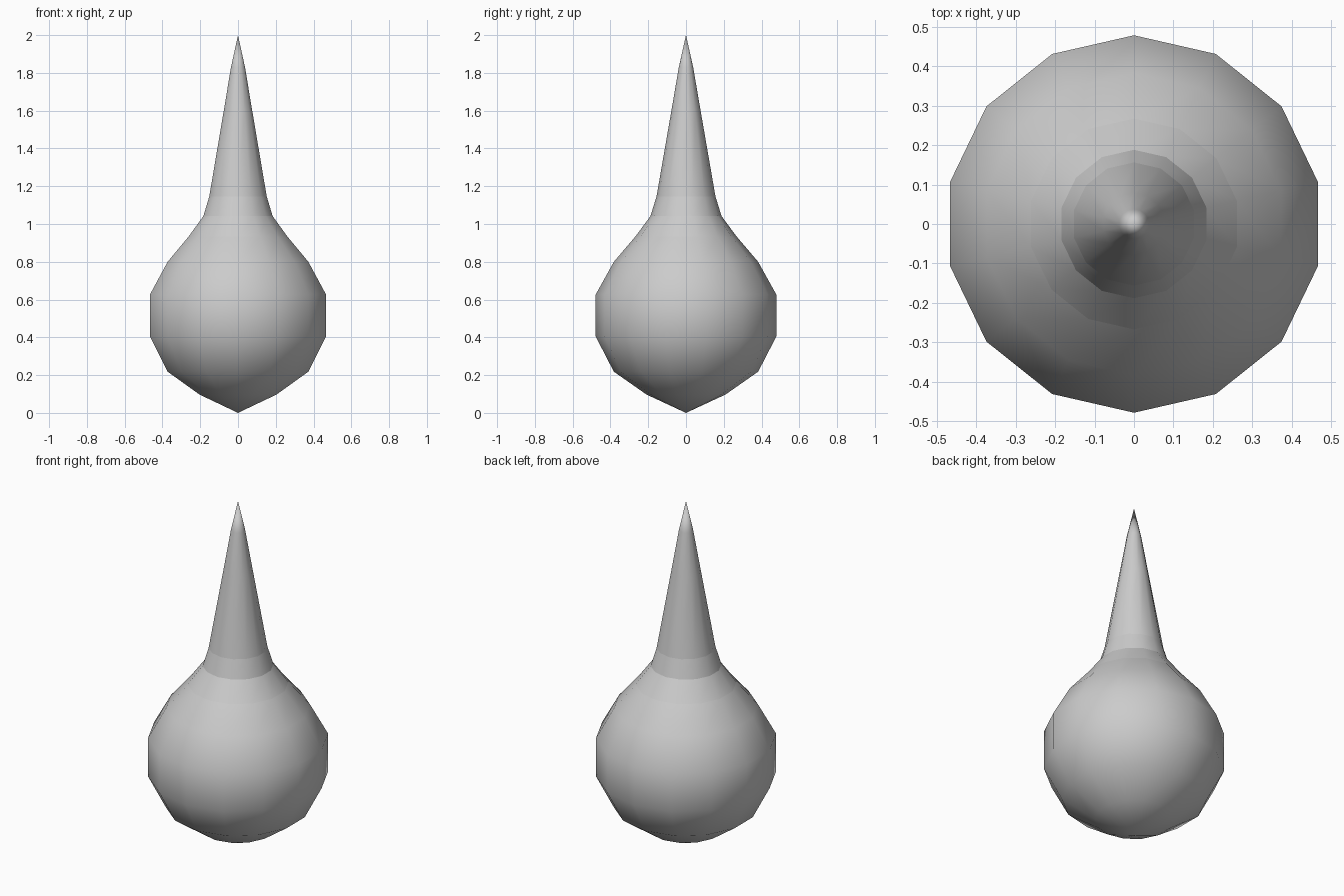
import bpy, bmesh, math

if "Cube" in bpy.data.objects:
    bpy.data.objects.remove(bpy.data.objects["Cube"])

SIDES = 14
# (radius, height) rings from the round base up to the spike
PROFILE = [(0.209, 0.097), (0.382, 0.218), (0.478, 0.404), (0.478, 0.627),
           (0.382, 0.80), (0.267, 0.935), (0.188, 1.042), (0.156, 1.146),
           (0.079, 1.59), (0.038, 1.83)]
CREASES = (5, 6, 7)  # rings of the neck that stay sharp

bm = bmesh.new()
rings = []
for r, z in PROFILE:
    rings.append([bm.verts.new((r * math.sin(2 * math.pi * i / SIDES),
                                r * math.cos(2 * math.pi * i / SIDES), z))
                  for i in range(SIDES)])
bottom = bm.verts.new((0, 0, 0))
tip = bm.verts.new((0, 0, 2))

# Side bands and the two pointed ends
for i in range(SIDES):
    j = (i + 1) % SIDES
    for low, high in zip(rings, rings[1:]):
        bm.faces.new((low[j], low[i], high[i], high[j]))
    bm.faces.new((rings[0][i], rings[0][j], bottom))
    bm.faces.new((rings[-1][j], rings[-1][i], tip))
bmesh.ops.recalc_face_normals(bm, faces=bm.faces)

# Smooth body with creased neck rings
for f in bm.faces:
    f.smooth = True
for k in CREASES:
    for i in range(SIDES):
        bm.edges.get((rings[k][i], rings[k][(i + 1) % SIDES])).smooth = False

mesh = bpy.data.meshes.new("spiked_bulb")
bm.to_mesh(mesh)
bm.free()
grey = bpy.data.materials.new("light grey")
grey.diffuse_color = (0.6, 0.6, 0.6, 1)
grey.use_nodes = True
grey.node_tree.nodes["Principled BSDF"].inputs["Base Color"].default_value = grey.diffuse_color
mesh.materials.append(grey)
bpy.context.collection.objects.link(bpy.data.objects.new("spiked_bulb", mesh))
